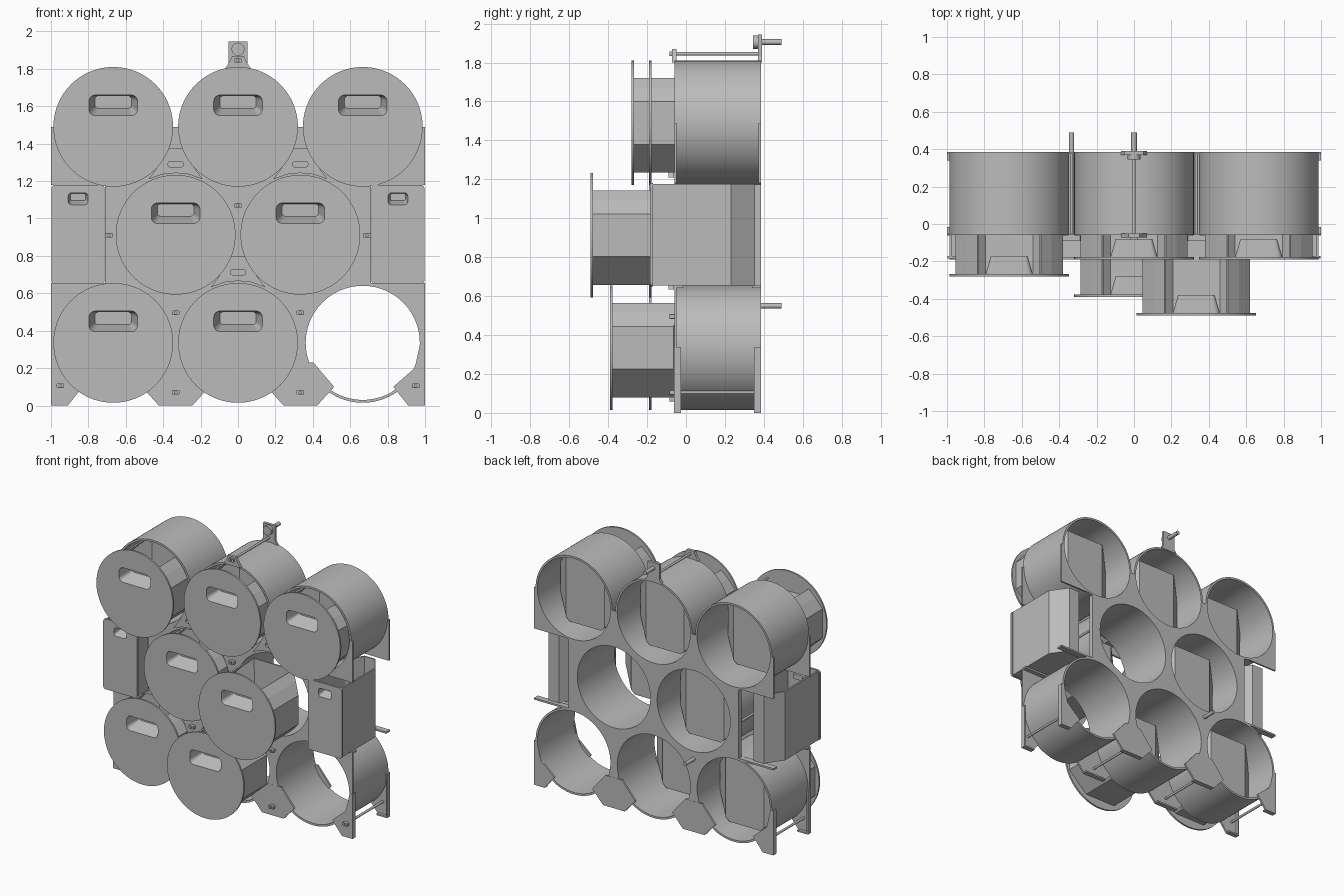
import bpy, bmesh, math
from mathutils import Vector

if "Cube" in bpy.data.objects:
    bpy.data.objects.remove(bpy.data.objects["Cube"])

GREY = (0.5, 0.5, 0.5, 1)
mat = bpy.data.materials.new("plain grey")
mat.use_nodes = True
mat.diffuse_color = GREY
mat.node_tree.nodes["Principled BSDF"].inputs["Base Color"].default_value = GREY

FRONT, BACK = -0.06, 0.385
ROW, RAD = 0.667, 0.32
LOW, MID, TOP = 0.335, 0.913, 1.49


def finish(name, bm, smooth=False):
    bmesh.ops.recalc_face_normals(bm, faces=bm.faces)
    mesh = bpy.data.meshes.new(name)
    bm.to_mesh(mesh)
    bm.free()
    mesh.materials.append(mat)
    ob = bpy.data.objects.new(name, mesh)
    bpy.context.collection.objects.link(ob)
    if smooth:
        bpy.ops.object.select_all(action="DESELECT")
        ob.select_set(True)
        bpy.context.view_layer.objects.active = ob
        bpy.ops.object.shade_smooth_by_angle(angle=math.radians(30))
    return ob


def circle(x, z, r, n=64):
    return [(x + r * math.cos(math.tau * i / n), z + r * math.sin(math.tau * i / n)) for i in range(n)]


def slot(x, z, w, h, r, n=4):
    """Rounded rectangle given by half width and half height."""
    pts = []
    for k, (sx, sz) in enumerate([(1, 1), (-1, 1), (-1, -1), (1, -1)]):
        for i in range(n + 1):
            a = math.pi / 2 * (k + i / n)
            pts.append((x + sx * (w - r) + r * math.cos(a), z + sz * (h - r) + r * math.sin(a)))
    return pts


def mirrored(half):
    return half + [(-x, z) for x, z in reversed(half)]


def plate(name, outline, y0, y1, holes=(), smooth=False):
    """Flat outline in x and z, with holes, given thickness along y."""
    bm = bmesh.new()
    edges = []
    for loop in [outline, *holes]:
        vs = [bm.verts.new((x, y0, z)) for x, z in loop]
        edges += [bm.edges.new((vs[i - 1], vs[i])) for i in range(len(vs))]
    bmesh.ops.triangle_fill(bm, use_beauty=True, edges=edges, normal=(0, -1, 0))
    out = bmesh.ops.extrude_face_region(bm, geom=bm.faces[:])
    bmesh.ops.translate(bm, vec=(0, y1 - y0, 0),
                        verts=[g for g in out["geom"] if isinstance(g, bmesh.types.BMVert)])
    return finish(name, bm, smooth)


def rod(name, x, z, r, y0, y1):
    return plate(name, circle(x, z, r, 16), y0, y1, smooth=True)


def box(name, x0, x1, y0, y1, z0, z1):
    return plate(name, [(x0, z0), (x1, z0), (x1, z1), (x0, z1)], y0, y1)


def pocket(name, x, z, w, h, y, depth):
    """Finger recess that narrows towards its back and has a sloping floor."""
    bm = bmesh.new()
    a = [bm.verts.new((px, y, pz)) for px, pz in slot(x, z, w, h, h * 0.6)]
    b = [bm.verts.new((px, y + depth, pz)) for px, pz in slot(x, z + h * 0.3, w * 0.75, h * 0.6, h * 0.3)]
    for i in range(len(a)):
        bm.faces.new((a[i - 1], a[i], b[i], b[i - 1]))
    bm.faces.new(b)
    return finish(name, bm)


def shell(name, section, y0, y1, cuts):
    """Open-topped bin: section along y, corners cut by planes, thin walls."""
    bm = bmesh.new()
    face = bm.faces.new([bm.verts.new((x, y0, z)) for x, z in section])
    out = bmesh.ops.extrude_face_region(bm, geom=[face])
    bmesh.ops.translate(bm, vec=(0, y1 - y0, 0),
                        verts=[g for g in out["geom"] if isinstance(g, bmesh.types.BMVert)])
    bmesh.ops.recalc_face_normals(bm, faces=bm.faces)
    for co, no in cuts:
        cut = bmesh.ops.bisect_plane(bm, geom=bm.verts[:] + bm.edges[:] + bm.faces[:],
                                     plane_co=co, plane_no=no, clear_outer=True)
        bmesh.ops.edgeloop_fill(bm, edges=[g for g in cut["geom_cut"] if isinstance(g, bmesh.types.BMEdge)])
    bmesh.ops.recalc_face_normals(bm, faces=bm.faces)
    bm.normal_update()
    opened = [f for f in bm.faces if f.normal.z > 0.99 or f.normal.y < -0.99]
    bmesh.ops.delete(bm, geom=opened, context="FACES")
    ob = finish(name, bm)
    wall = ob.modifiers.new("wall", "SOLIDIFY")
    wall.thickness = 0.012
    return ob


# Tubes
spots = [(x, z) for z in (LOW, TOP) for x in (-ROW, 0, ROW)] + [(-ROW / 2, MID), (ROW / 2, MID)]
for x, z in spots:
    plate("tube", circle(x, z, RAD, 96), FRONT, BACK, [circle(x, z, RAD - 0.015, 96)], True)

# Front and back frame plates with round openings
bm = bmesh.new()
for x, z in spots:
    rings = [[bm.verts.new((px, y, pz)) for px, pz in circle(x, z, RAD - 0.01, 96)] for y in (-1, 1)]
    for i in range(len(rings[0])):
        bm.faces.new((rings[0][i - 1], rings[0][i], rings[1][i], rings[1][i - 1]))
    bm.faces.new(rings[0])
    bm.faces.new(rings[1])
cutter = finish("opening_cutter", bm)
cutter.hide_render = True
for name, y, corner in (("front_frame", FRONT, 0.65), ("back_frame", BACK - 0.012, LOW)):
    half = [(1, 0.22), (1, corner), (0.71, corner), (0.71, 1.18), (1, 1.18), (1, TOP)]
    ob = plate(name, mirrored(half), y, y + 0.012)
    cut = ob.modifiers.new("openings", "BOOLEAN")
    cut.operation, cut.solver, cut.object = "DIFFERENCE", "EXACT", cutter
    bpy.context.view_layer.update()
    solid = bpy.data.meshes.new_from_object(ob.evaluated_get(bpy.context.evaluated_depsgraph_get()))
    ob.modifiers.clear()
    ob.data = solid
bpy.data.objects.remove(cutter)

# Feet and edge flanges
for y in (FRONT, BACK - 0.012):
    inner = y if y < 0 else BACK - 0.035
    for s in (-1, 1):
        foot = [(0.09, 0), (0.18, 0.1), (0.07, 0.23)]
        plate("middle_foot", [(s * ROW / 2 + x, z) for x, z in mirrored(foot)], y - 0.001, y + 0.013)
        side = [(1, 0), (0.91, 0), (0.83, 0.1), (0.945, 0.2), (0.975, 0.335), (1, 0.335)]
        plate("corner_foot", [(s * x, z) for x, z in side], y - 0.001, y + 0.013)
        box("edge_flange", s * 0.99, s, inner, inner + 0.035, 0, 0.335)
        box("corner_foot_flange", s * 0.91, s, inner, inner + 0.035, 0, 0.012)
        box("middle_foot_flange", s * ROW / 2 - 0.09, s * ROW / 2 + 0.09, inner, inner + 0.035, 0, 0.012)

# Tie rods with front clips
ties = [(0, 1.07), (0, 0.785), (0, 1.845)]
for s in (-1, 1):
    ties += [(s * ROW / 2, 1.36), (s * ROW / 2, 0.495), (s * ROW / 2, 0.07), (s * 0.95, 0.105), (s * 0.69, 0.91)]
for x, z in ties:
    rod("tie_rod", x, z, 0.009, FRONT, BACK)
    plate("rod_clip", slot(x, z, 0.02, 0.012, 0.005), FRONT - 0.025, FRONT, [circle(x, z, 0.007, 8)])

# Slotted covers in the gaps between tubes
for x, z in ((-ROW / 2, 1.29), (ROW / 2, 1.29), (0, 0.713)):
    half = [(0, -0.047), (0.07, -0.054), (0.145, -0.08), (0.1, -0.02), (0.06, 0.06), (0.045, 0.085)]
    outline = [(x + px, z + pz) for px, pz in half] + [(x - px, z + pz) for px, pz in reversed(half[1:])]
    plate("gap_cover", outline, FRONT - 0.03, FRONT - 0.001, [slot(x, z, 0.04, 0.015, 0.012)])

# Round-fronted drawers, each pulled out by its own amount
right = [(0.13, -0.255), (0.287, -0.11), (0.287, 0.11), (0.227, 0.18), (0.17, 0.23)]
drawers = [(-ROW, TOP, -0.28), (0, TOP, -0.19), (ROW, TOP, -0.19), (-ROW / 2, MID, -0.19),
           (ROW / 2, MID, -0.49), (-ROW, LOW, -0.19), (0, LOW, -0.39)]
for x, z, y in drawers:
    plate("drawer_front", circle(x, z, RAD, 96), y, y + 0.013, [slot(x, z + 0.115, 0.13, 0.055, 0.033)], True)
    pocket("drawer_handle", x, z + 0.115, 0.13, 0.055, y, 0.11)
    planes = [(Vector((x + s * 0.16, y + 0.44, z)), Vector((s, 1.1, 0))) for s in (-1, 1)]
    shell("drawer_bin", [(x + px, z + pz) for px, pz in mirrored(right)], y + 0.012, y + 0.44, planes)

# Side boxes
for s in (-1, 1):
    x = s * 0.855
    plate("side_box_front", slot(x, 0.915, 0.142, 0.265, 0.02), -0.185, -0.17, [slot(x, 1.105, 0.053, 0.032, 0.019)])
    pocket("side_box_handle", x, 1.105, 0.053, 0.032, -0.185, 0.07)
    section = [(x - 0.132, 0.655), (x + 0.132, 0.655), (x + 0.132, 1.175), (x - 0.132, 1.175)]
    planes = [(Vector((x + k * 0.132, 0.23, 0.9)), Vector((k, 0.7, 0))) for k in (-1, 1)]
    shell("side_box_bin", section, -0.171, 0.355, planes)
    box("side_arm", s * 0.69, s, BACK - 0.045, BACK, 0.642, 0.655)
    box("front_side_arm", s * 0.69, s, FRONT, FRONT + 0.045, 0.642, 0.655)
    box("side_strut", s * 0.695, s * 0.71, BACK - 0.035, BACK, 0.65, 1.18)

# Top hanger and wall pegs
base = [(0.07, 1.8), (0.05, 1.83)]
plate("front_hanger", mirrored(base + [(0.03, 1.87)]), FRONT - 0.012, FRONT + 0.01)
plate("back_hanger", mirrored(base + [(0.05, 1.945)]), BACK - 0.015, BACK + 0.005, smooth=False)
rod("hanger_boss", 0, 1.905, 0.035, BACK - 0.04, BACK)
rod("hanger_peg", 0, 1.905, 0.015, BACK, 0.49)
rod("lower_peg", -ROW / 2, 0.55, 0.014, BACK - 0.01, 0.49)
